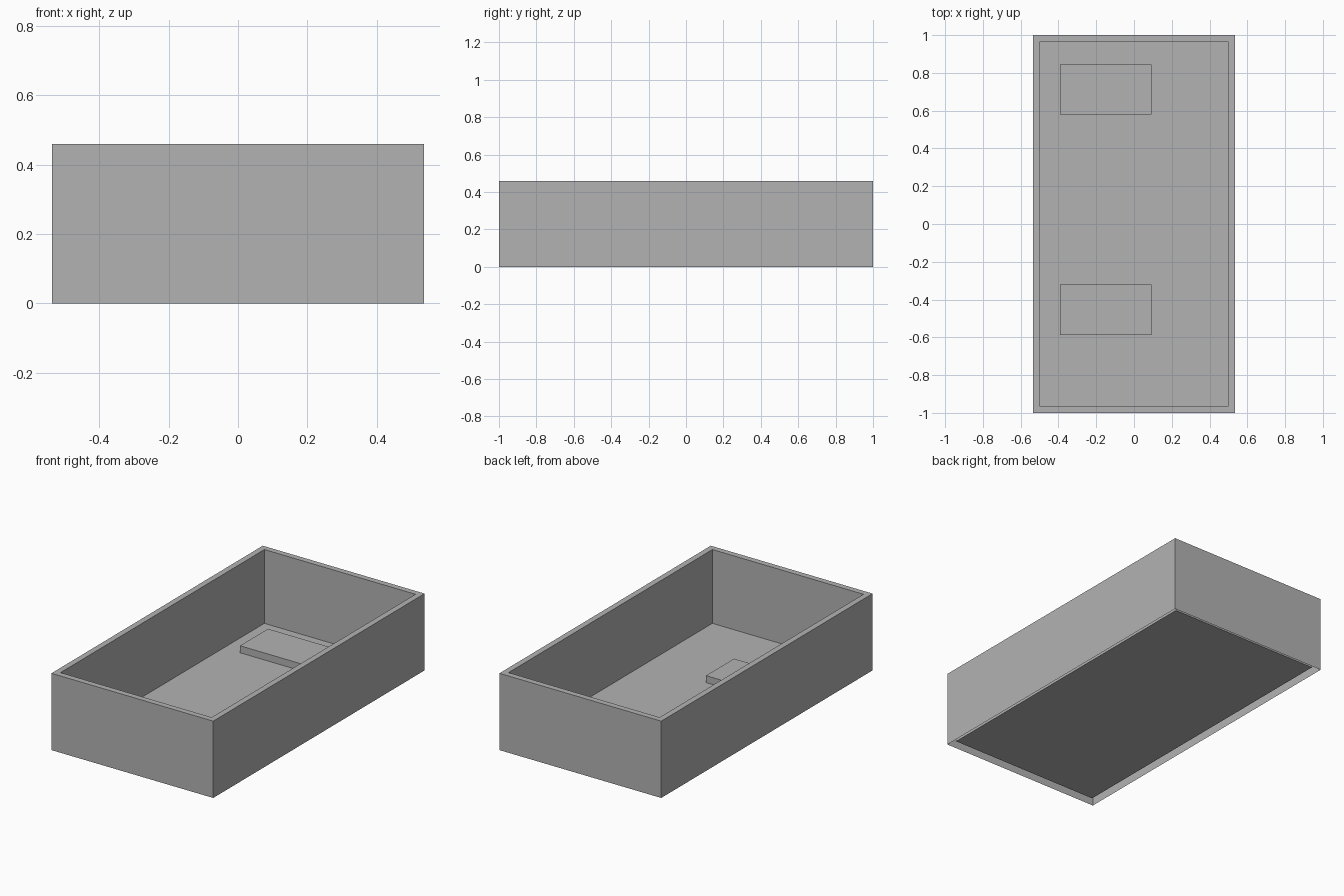
import bpy
import bmesh
from mathutils import Vector

default = bpy.data.objects.get("Cube")
if default:
    bpy.data.objects.remove(default, do_unlink=True)

WIDTH, LENGTH, HEIGHT = 1.072, 2.0, 0.46
WALL, FLOOR_Z = 0.05, 0.018
PAD_SIZE = (0.485, 0.265, 0.042)

# Single grey finish
grey = bpy.data.materials.new("plain_grey")
grey.use_nodes = True
colour = (0.45, 0.45, 0.45, 1)
grey.diffuse_color = colour
grey.node_tree.nodes["Principled BSDF"].inputs["Base Color"].default_value = colour


def open_box(size, base):
    """Box standing on base, with no underside."""
    bm = bmesh.new()
    bmesh.ops.create_cube(bm, size=1)
    bmesh.ops.scale(bm, vec=size, verts=bm.verts)
    bmesh.ops.translate(bm, vec=Vector(base) + Vector((0, 0, size[2] / 2)), verts=bm.verts)
    bm.normal_update()
    underside = [f for f in bm.faces if f.normal.z < -0.5]
    bmesh.ops.delete(bm, geom=underside, context='FACES')
    return bm


def add_part(name, bm):
    mesh = bpy.data.meshes.new(name)
    bm.normal_update()
    bm.to_mesh(mesh)
    bm.free()
    mesh.materials.append(grey)
    obj = bpy.data.objects.new(name, mesh)
    bpy.context.collection.objects.link(obj)
    return obj


# Tray: rim inset from the top, then the inside sunk down to the floor
bm = open_box((WIDTH, LENGTH, HEIGHT), (0, 0, 0))
top = next(f for f in bm.faces if f.normal.z > 0.5)
bmesh.ops.inset_region(bm, faces=[top], thickness=WALL)
floor = bmesh.ops.extrude_discrete_faces(bm, faces=[top])["faces"][0]
bmesh.ops.translate(bm, vec=(0, 0, FLOOR_Z - HEIGHT), verts=floor.verts)
# Bridge the rim to the sunken floor
bm.normal_update()
loose = [e for e in bm.edges if len(e.link_faces) == 1
         and (e.verts[0].co.z + e.verts[1].co.z) / 2 > FLOOR_Z / 2]
if loose:
    bmesh.ops.bridge_loops(bm, edges=loose)
add_part("tray", bm)

# Two raised pads on the floor
for name, y in (("back_pad", 0.712), ("front_pad", -0.454)):
    add_part(name, open_box(PAD_SIZE, (-0.15, y, FLOOR_Z)))
